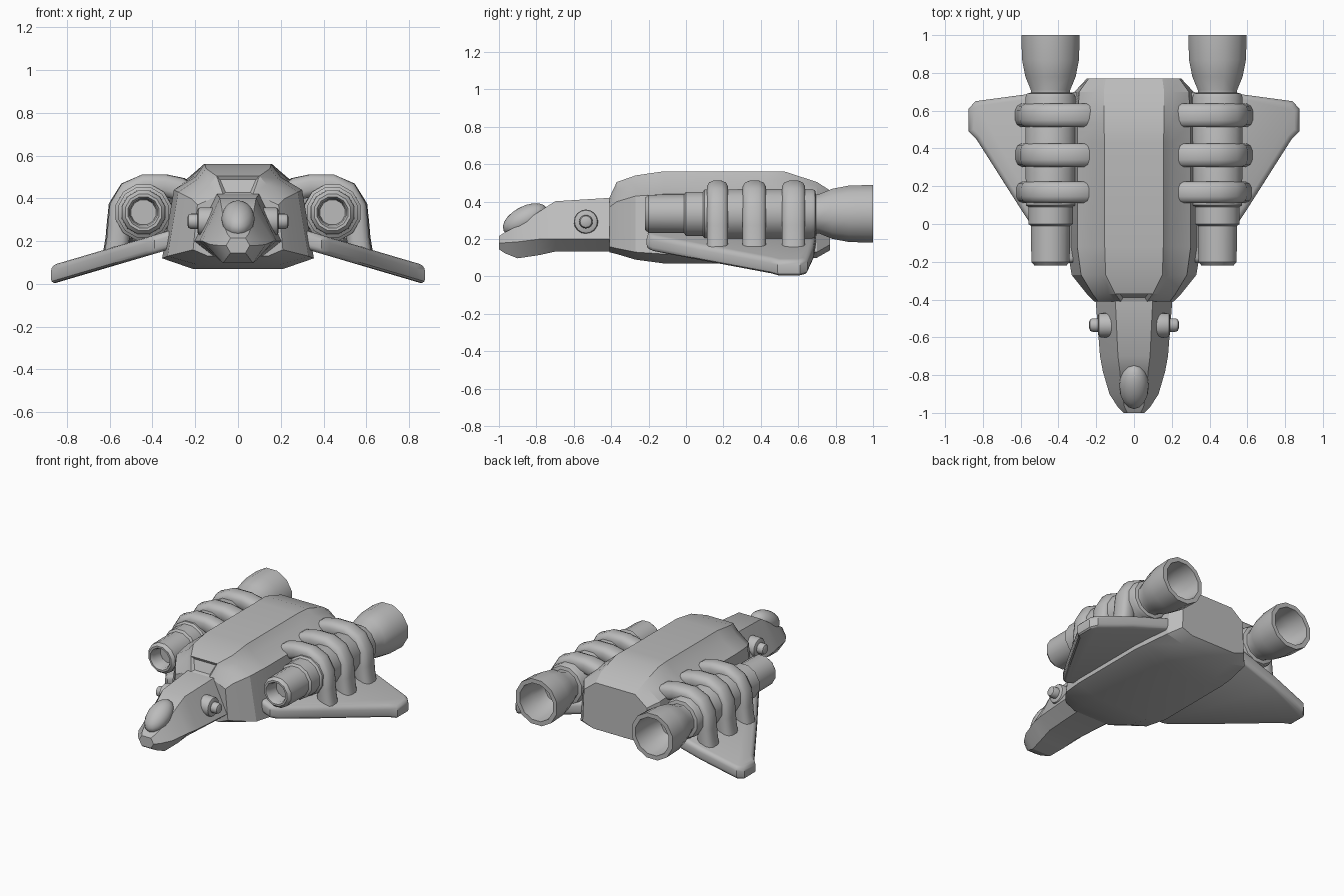
import bpy, bmesh, math
from mathutils import Vector, Matrix

if "Cube" in bpy.data.objects:
    bpy.data.objects.remove(bpy.data.objects["Cube"])

grey = bpy.data.materials.new("hull_grey")
grey.diffuse_color = (0.5, 0.5, 0.5, 1)
grey.use_nodes = True
grey.node_tree.nodes["Principled BSDF"].inputs["Base Color"].default_value = grey.diffuse_color


def finish(bm, name, mirror=False, angle=35):
    """Turn a bmesh into a shaded object, optionally mirrored across x."""
    bmesh.ops.recalc_face_normals(bm, faces=bm.faces)
    me = bpy.data.meshes.new(name)
    bm.to_mesh(me)
    bm.free()
    ob = bpy.data.objects.new(name, me)
    bpy.context.collection.objects.link(ob)
    me.materials.append(grey)
    bpy.ops.object.select_all(action='DESELECT')
    ob.select_set(True)
    bpy.context.view_layer.objects.active = ob
    bpy.ops.object.shade_smooth_by_angle(angle=math.radians(angle))
    if mirror:
        ob.modifiers.new("mirror", 'MIRROR').use_mirror_merge = False
    return ob


def loft(rings):
    """Skin a row of closed rings and cap both ends."""
    bm = bmesh.new()
    vs = [[bm.verts.new(p) for p in r] for r in rings]
    n = len(rings[0])
    for a, b in zip(vs, vs[1:]):
        for i in range(n):
            j = (i + 1) % n
            bm.faces.new((a[i], a[j], b[j], b[i]))
    bm.faces.new(vs[0])
    bm.faces.new(vs[-1])
    bmesh.ops.recalc_face_normals(bm, faces=bm.faces)
    return bm


def section(y, *half):
    """Symmetric cross-section from its right half, top to bottom."""
    return ([Vector((x, y, z)) for x, z in half] +
            [Vector((-x, y, z)) for x, z in reversed(half)])


def lathe(profile, cx, cz, n=12):
    """Revolve (y, radius) pairs about an axis along y."""
    return loft([[Vector((cx + r * math.cos(2 * math.pi * (i + .5) / n), y,
                          cz + r * math.sin(2 * math.pi * (i + .5) / n)))
                  for i in range(n)] for y, r in profile])


# main hull with raised dorsal panel
bm = loft([
    section(-.41, (.07, .42), (.10, .41), (.19, .37), (.21, .16), (.14, .13)),
    section(-.37, (.10, .505), (.135, .465), (.22, .40), (.25, .15), (.16, .12)),
    section(-.27, (.15, .54), (.19, .49), (.28, .43), (.33, .13), (.19, .09)),
    section(-.12, (.155, .562), (.20, .50), (.30, .44), (.355, .12), (.21, .07)),
    section(.43, (.155, .562), (.20, .51), (.30, .44), (.355, .12), (.21, .07)),
    section(.53, (.16, .56), (.20, .525), (.30, .44), (.345, .12), (.21, .075)),
    section(.70, (.16, .505), (.20, .485), (.29, .42), (.315, .13), (.19, .10)),
    section(.77, (.15, .46), (.17, .445), (.24, .39), (.25, .17), (.17, .14))])
# recessed front vent
vent = max((f for f in bm.faces if f.calc_center_median().y < -.38),
           key=lambda f: f.calc_center_median().z)
bmesh.ops.inset_region(bm, faces=[vent], thickness=.02, depth=-.015)
finish(bm, "hull", angle=25)

# nose section
bm = loft([
    section(-1.0, (.035, .215), (.055, .18), (.035, .145)),
    section(-.97, (.05, .235), (.085, .18), (.05, .125)),
    section(-.90, (.065, .27), (.13, .185), (.07, .097)),
    section(-.78, (.075, .35), (.165, .20), (.09, .115)),
    section(-.70, (.085, .402), (.18, .20), (.10, .133)),
    section(-.38, (.10, .422), (.205, .20), (.12, .133))])
finish(bm, "nose", angle=30)

# cockpit canopy
bm = bmesh.new()
bmesh.ops.create_uvsphere(bm, u_segments=16, v_segments=10, radius=1)
bm.transform(Matrix.Translation((0, -.86, .305)) @ Matrix.Rotation(math.radians(28), 4, 'X')
             @ Matrix.Diagonal((.078, .13, .07, 1)))
finish(bm, "canopy", angle=50)

# side sensor pods: collar and knob
bm = bmesh.new()
for r, x0, x1, bev in ((.065, .10, .19, .014), (.036, .17, .237, .018)):
    res = bmesh.ops.create_cone(
        bm, cap_ends=True, segments=16, radius1=r, radius2=r, depth=x1 - x0,
        matrix=Matrix.Translation(((x0 + x1) / 2, -.535, .293)) @ Matrix.Rotation(math.pi / 2, 4, 'Y'))
    vs = set(res['verts'])
    rim = [e for e in bm.edges if set(e.verts) <= vs
           and abs(e.verts[0].co.x - x1) < 1e-4 and abs(e.verts[1].co.x - x1) < 1e-4]
    bmesh.ops.bevel(bm, geom=rim, offset=bev, segments=2, affect='EDGES', profile=.5)
finish(bm, "sensor_pod", mirror=True)

# wings: drooping rounded plates
outline = [(.27, -.20), (.39, -.21), (.43, -.18), (.60, .08), (.835, .45), (.875, .49),
           (.875, .61), (.84, .65), (.58, .685), (.27, .70)]
droop = lambda x: .2 - .295 * (x - .34)
bm = loft([[Vector((x, y, droop(x) + t)) for x, y in outline] for t in (-.044, .044)])
rims = [e for e in bm.edges if len({round(v.co.z - droop(v.co.x), 3) for v in e.verts}) == 1]
bmesh.ops.bevel(bm, geom=rims, offset=.026, segments=3, affect='EDGES', profile=.5)
finish(bm, "wing", mirror=True)

# engines with hollow intake and nozzle
EX, EZ = .442, .335
bm = lathe([(-.13, .06), (-.20, .065), (-.22, .075), (-.22, .088), (-.20, .105), (-.01, .107),
            (.0, .122), (.09, .122), (.10, .135), (.67, .138), (.69, .13), (.695, .108),
            (.71, .108), (.78, .138), (.87, .156), (1.0, .16), (1.0, .13),
            (.88, .122), (.78, .09)], EX, EZ)
finish(bm, "engine", mirror=True)


# arched ribs clamping each engine to hull and wing
path = [(.24, .425), (.27, .445), (.34, .46), (.44, .46), (.51, .43), (.552, .36), (.56, .27),
        (.565, .21), (.58, .12)]
for k, (y0, wide, grow) in enumerate(((.168, .058, .97), (.365, .064, 1.0), (.575, .064, 1.02))):
    rings = []
    pts = [Vector((EX + (x - EX) * grow, 0, z)) for x, z in path]
    for i, p in enumerate(pts):
        t = (pts[min(i + 1, len(pts) - 1)] - pts[max(i - 1, 0)]).normalized()
        nrm = Vector((-t.z, 0, t.x))
        ring = []
        for j in range(12):
            a = 2 * math.pi * (j + .5) / 12
            # squared-off oval section
            c = math.copysign(abs(math.cos(a)) ** .7, math.cos(a))
            s = math.copysign(abs(math.sin(a)) ** .7, math.sin(a))
            ring.append(p + nrm * s * .054 + Vector((0, y0 + c * wide, 0)))
        rings.append(ring)
    finish(loft(rings), f"engine_rib_{k + 1}", mirror=True, angle=50)
